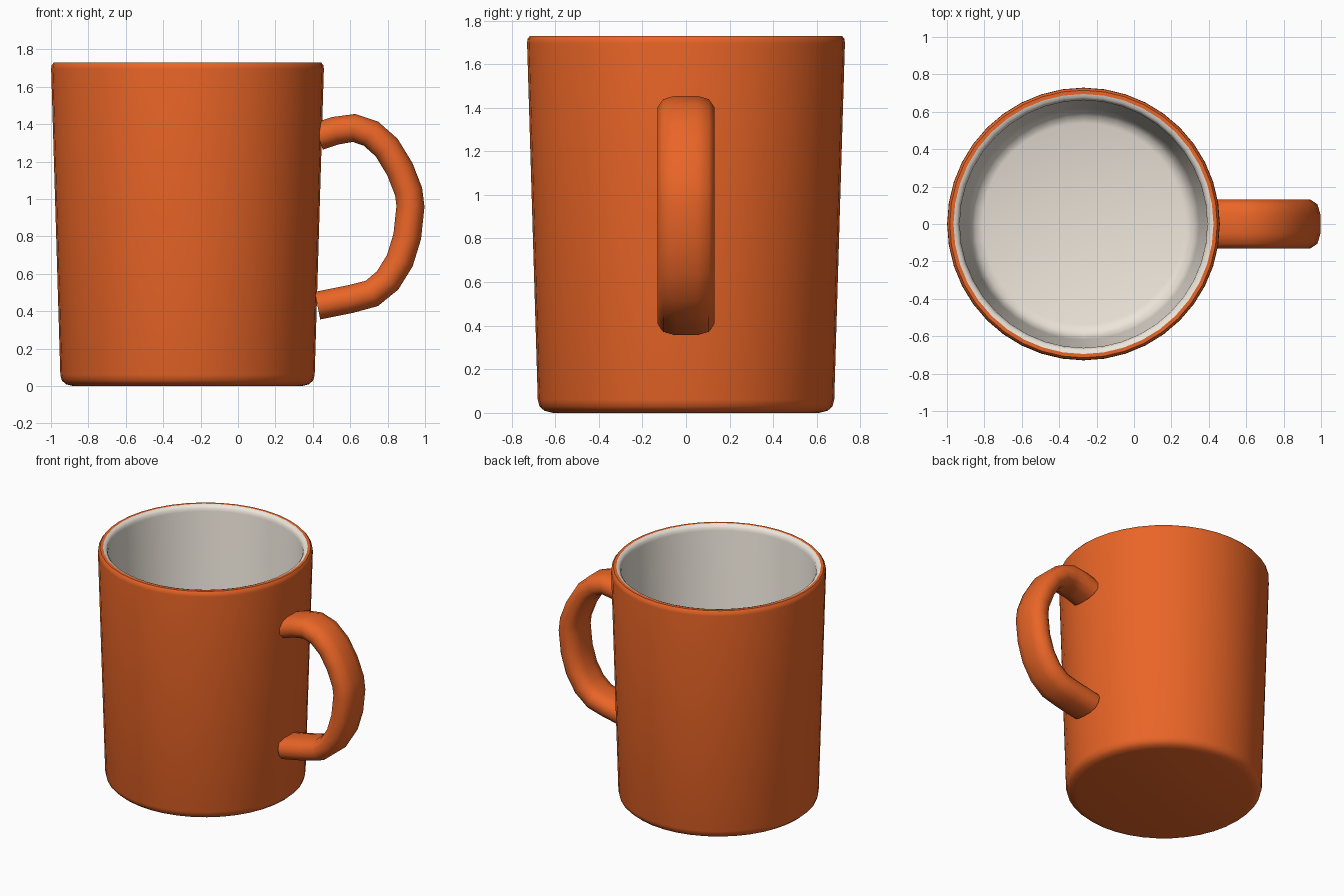
import bpy, math
from mathutils import Vector

if "Cube" in bpy.data.objects:
    bpy.data.objects.remove(bpy.data.objects["Cube"])

CX = -0.27
SIDES = 40


def material(name, rgb):
    m = bpy.data.materials.new(name)
    m.diffuse_color = (*rgb, 1)
    m.use_nodes = True
    m.node_tree.nodes["Principled BSDF"].inputs["Base Color"].default_value = m.diffuse_color
    return m


def make(name, verts, faces, mat, angle):
    me = bpy.data.meshes.new(name)
    me.from_pydata(verts, [], faces)
    me.materials.append(mat)
    ob = bpy.data.objects.new(name, me)
    bpy.context.collection.objects.link(ob)
    bpy.ops.object.select_all(action='DESELECT')
    bpy.context.view_layer.objects.active = ob
    ob.select_set(True)
    bpy.ops.object.shade_smooth_by_angle(angle=math.radians(angle))
    return ob


def bridge(rings, n):
    return [(r * n + i, r * n + (i + 1) % n, (r + 1) * n + (i + 1) % n, (r + 1) * n + i)
            for r in range(rings - 1) for i in range(n)]


def lathe(name, profile, mat, cap_first):
    verts = [(CX + r * math.cos(2 * math.pi * i / SIDES), r * math.sin(2 * math.pi * i / SIDES), z)
             for r, z in profile for i in range(SIDES)]
    faces = bridge(len(profile), SIDES)
    if cap_first:
        faces.append(tuple(reversed(range(SIDES))))
    else:
        start = (len(profile) - 1) * SIDES
        faces.append(tuple(range(start, start + SIDES)))
    return make(name, verts, faces, mat, 50)


orange = material("orange_glaze", (0.82, 0.13, 0.02))
cream = material("cream_glaze", (0.84, 0.78, 0.70))

# Outer wall, from the base up to the rim
lathe("mug_body", [(0.61, 0.0), (0.65, 0.01), (0.672, 0.03), (0.68, 0.06),
                   (0.729, 1.695), (0.727, 1.715), (0.715, 1.73), (0.695, 1.73)], orange, True)

# Inner lining, from the rim down to the floor
lathe("mug_lining", [(0.695, 1.73), (0.678, 1.725), (0.667, 1.712), (0.662, 1.69),
                     (0.618, 0.19), (0.605, 0.13), (0.58, 0.09), (0.54, 0.075)], cream, False)

# Handle, a rounded flat section swept along a path
path = [Vector((x, 0, z)) for x, z in [
    (0.43, 1.335), (0.52, 1.365), (0.62, 1.38), (0.71, 1.35), (0.795, 1.275), (0.865, 1.16),
    (0.912, 1.04), (0.922, 0.96), (0.905, 0.80), (0.865, 0.67), (0.80, 0.565),
    (0.715, 0.495), (0.60, 0.465), (0.425, 0.43)]]
quarter = [(0.13, 0.022), (0.105, 0.059), (0.05, 0.075)]
section = (quarter + [(-y, t) for y, t in reversed(quarter)]
           + [(-y, -t) for y, t in quarter] + [(y, -t) for y, t in reversed(quarter)])
n = len(section)
verts = []
for i, p in enumerate(path):
    d = (path[min(i + 1, len(path) - 1)] - path[max(i - 1, 0)]).normalized()
    out = Vector((-d.z, 0, d.x))
    verts += [p + out * t + Vector((0, y, 0)) for y, t in section]
faces = bridge(len(path), n)
faces += [tuple(reversed(range(n))), tuple(range((len(path) - 1) * n, len(path) * n))]
make("handle", verts, faces, orange, 50)
